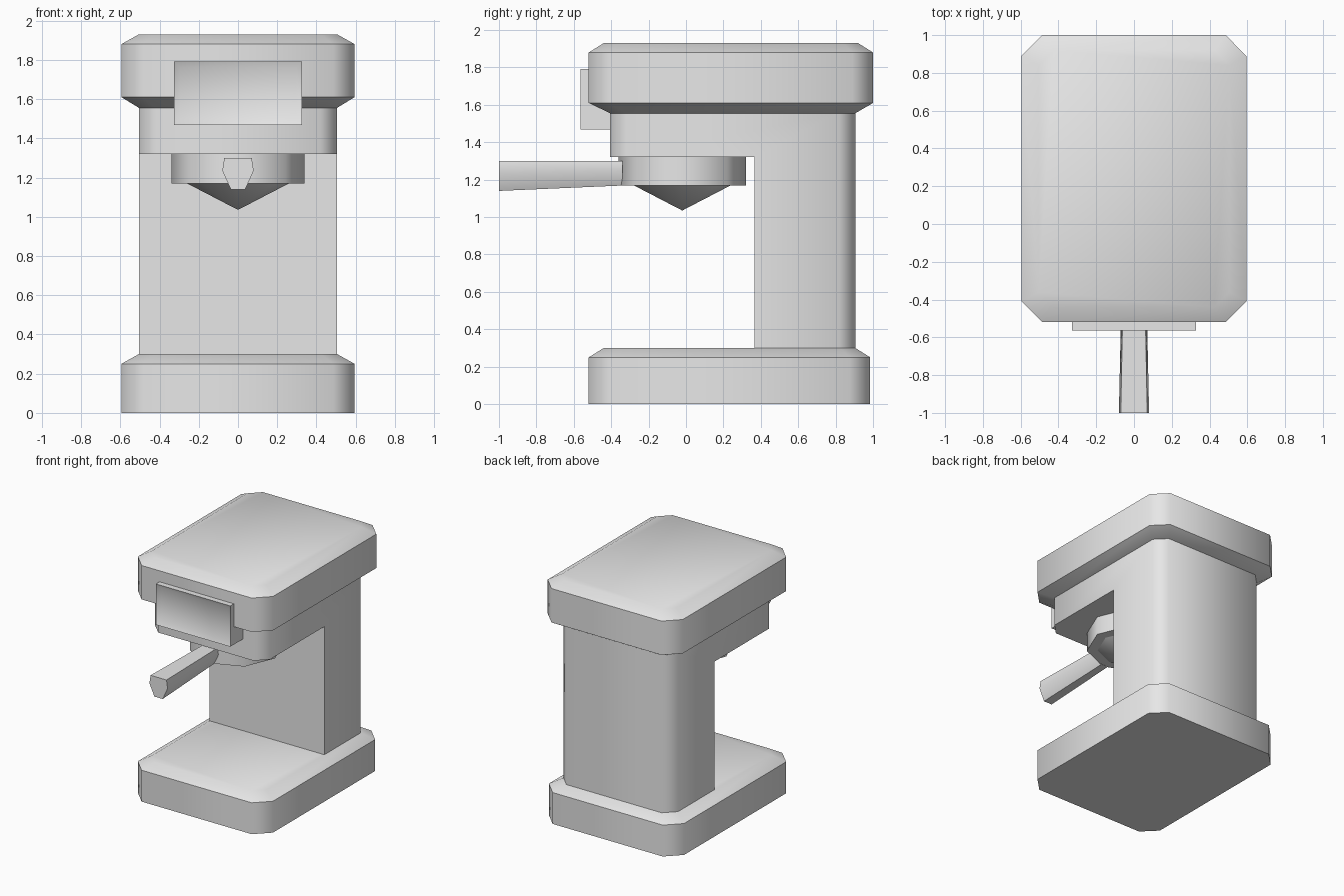
import bpy, bmesh
from math import radians, cos, sin, pi

cube = bpy.data.objects.get("Cube")
if cube:
    bpy.data.objects.remove(cube, do_unlink=True)

GREY = (0.8, 0.8, 0.8, 1.0)
metal = bpy.data.materials.new("plain_grey")
metal.use_nodes = True
metal.diffuse_color = GREY
metal.node_tree.nodes["Principled BSDF"].inputs["Base Color"].default_value = GREY


def finish(name, bm):
    """Turn a bmesh into a shaded, coloured object."""
    bmesh.ops.recalc_face_normals(bm, faces=bm.faces[:])
    mesh = bpy.data.meshes.new(name)
    bm.to_mesh(mesh)
    bm.free()
    mesh.materials.append(metal)
    obj = bpy.data.objects.new(name, mesh)
    bpy.context.collection.objects.link(obj)
    bpy.ops.object.select_all(action="DESELECT")
    obj.select_set(True)
    bpy.context.view_layer.objects.active = obj
    bpy.ops.object.shade_smooth_by_angle(angle=radians(50))
    return obj


def loft(name, rings):
    """Skin a stack of equal-length point rings and cap both ends."""
    bm = bmesh.new()
    loops = [[bm.verts.new(p) for p in ring] for ring in rings]
    n = len(loops[0])
    for a, b in zip(loops, loops[1:]):
        for i in range(n):
            j = (i + 1) % n
            bm.faces.new((a[i], a[j], b[j], b[i]))
    bm.faces.new(loops[0])
    bm.faces.new(loops[-1])
    return finish(name, bm)


def slab_ring(hx, y0, y1, cut, z):
    """Rectangle with cut corners at height z."""
    return [(-hx + cut, y0, z), (hx - cut, y0, z), (hx, y0 + cut, z),
            (hx, y1 - cut, z), (hx - cut, y1, z), (-hx + cut, y1, z),
            (-hx, y1 - cut, z), (-hx, y0 + cut, z)]


def octagon(radius, z, cy=-0.02):
    return [(radius * cos(i * pi / 4), cy + radius * sin(i * pi / 4), z)
            for i in range(8)]


# Base slab with a chamfered top
loft("base", [slab_ring(0.595, -0.52, 0.985, 0.11, 0),
              slab_ring(0.595, -0.52, 0.985, 0.11, 0.25),
              slab_ring(0.505, -0.44, 0.905, 0.08, 0.3)])

# Head slab, chamfered above and below
loft("head", [slab_ring(0.505, -0.405, 0.905, 0.085, 1.555),
              slab_ring(0.595, -0.52, 1.0, 0.11, 1.61),
              slab_ring(0.595, -0.52, 1.0, 0.11, 1.88),
              slab_ring(0.505, -0.44, 0.92, 0.08, 1.93)])

# Column and overhanging neck: one L profile, outer upright edges chamfered
FRONT, BACK = -0.405, 0.905
profile = [(0.365, 0.29), (BACK, 0.29), (BACK, 1.56),
           (FRONT, 1.56), (FRONT, 1.32), (0.365, 1.32)]
bm = bmesh.new()
side = bm.faces.new([bm.verts.new((-0.505, y, z)) for y, z in profile])
pulled = bmesh.ops.extrude_face_region(bm, geom=[side])["geom"]
bmesh.ops.translate(bm, vec=(1.01, 0, 0),
                    verts=[v for v in pulled if isinstance(v, bmesh.types.BMVert)])
uprights = [e for e in bm.edges
            if abs(e.verts[0].co.z - e.verts[1].co.z) > 0.1
            and min(abs(e.verts[0].co.y - FRONT), abs(e.verts[0].co.y - BACK)) < 0.001]
bmesh.ops.bevel(bm, geom=uprights, offset=0.085, segments=1, affect="EDGES")
finish("column_and_neck", bm)

# Brewing group and the cone under it
loft("brew_group", [octagon(0.34, 1.17), octagon(0.34, 1.325)])
bm = bmesh.new()
rim = [bm.verts.new(p) for p in octagon(0.26, 1.17)]
tip = bm.verts.new((0, -0.02, 1.035))
bm.faces.new(rim)
for i in range(8):
    bm.faces.new((rim[i], rim[(i + 1) % 8], tip))
finish("spout_cone", bm)

# Tapered six-sided handle
section = [(0.07, 0), (0.08, -0.065), (0.037, -0.16)]
outline = section + [(-x, z) for x, z in reversed(section)]
loft("handle", [[(x * s, y, 1.3 + z * s) for x, z in outline]
                for y, s in ((-1.0, 1.0), (-0.34, 0.82))])

# Front display with a shallow dished face
bm = bmesh.new()
bmesh.ops.create_cube(bm, size=1)
bmesh.ops.scale(bm, vec=(0.655, 0.185, 0.325), verts=bm.verts[:])
bmesh.ops.translate(bm, vec=(0, -0.4725, 1.63), verts=bm.verts[:])
bm.normal_update()
face = min(bm.faces, key=lambda f: f.calc_center_median().y)
bmesh.ops.inset_region(bm, faces=[face], thickness=0.045, depth=-0.022)
finish("display_panel", bm)
